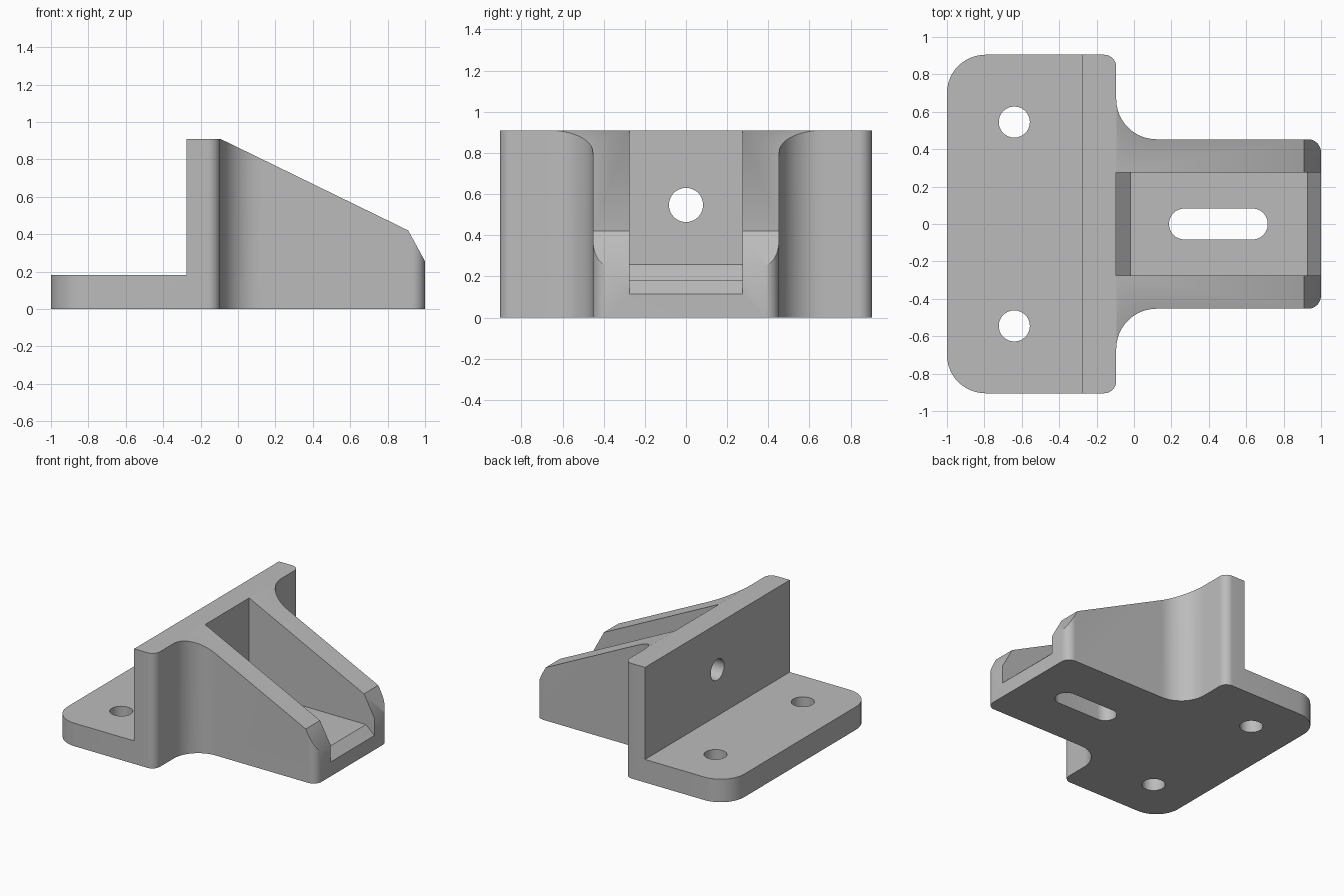
import bpy, bmesh, math
from mathutils import Vector

if "Cube" in bpy.data.objects:
    bpy.data.objects.remove(bpy.data.objects["Cube"])

grey = bpy.data.materials.new("mid grey")
grey.diffuse_color = (0.5, 0.5, 0.5, 1)
grey.use_nodes = True
grey.node_tree.nodes["Principled BSDF"].inputs["Base Color"].default_value = grey.diffuse_color


def rounded(corners, steps=12):
    """Turn (x, y, radius) corners into a 2D outline with true arc fillets."""
    out = []
    n = len(corners)
    for i, (x, y, r) in enumerate(corners):
        p = Vector((x, y))
        if r == 0:
            out.append(p)
            continue
        a = (Vector(corners[i - 1][:2]) - p).normalized()
        b = (Vector(corners[(i + 1) % n][:2]) - p).normalized()
        centre = p + (a + b) * r          # all rounded corners are square
        for k in range(steps + 1):
            t = k / steps * math.pi / 2
            out.append(centre - b * r * math.cos(t) - a * r * math.sin(t))
    return out


def prism(name, outline, low, high, axis):
    """Extrude a 2D outline along an axis."""
    place = {'Z': lambda u, v, w: (u, v, w),
             'Y': lambda u, v, w: (u, w, v),
             'X': lambda u, v, w: (w, u, v)}[axis]
    bm = bmesh.new()
    bottom = bm.faces.new([bm.verts.new(place(u, v, low)) for u, v in outline])
    top = bmesh.ops.extrude_face_region(bm, geom=[bottom])["geom"]
    shift = Vector(place(0, 0, high - low))
    bmesh.ops.translate(bm, vec=shift,
                        verts=[g for g in top if isinstance(g, bmesh.types.BMVert)])
    bmesh.ops.recalc_face_normals(bm, faces=bm.faces)
    mesh = bpy.data.meshes.new(name)
    bm.to_mesh(mesh)
    bm.free()
    mesh.materials.append(grey)
    ob = bpy.data.objects.new(name, mesh)
    bpy.context.collection.objects.link(ob)
    return ob


def combine(target, tool, operation):
    """Apply a boolean and discard the tool."""
    tool.hide_render = True
    mod = target.modifiers.new(tool.name, 'BOOLEAN')
    mod.operation, mod.object, mod.solver = operation, tool, 'EXACT'
    bpy.context.view_layer.objects.active = target
    bpy.ops.object.modifier_apply(modifier=mod.name)
    bpy.data.objects.remove(tool)


def circle(cx, cy, r, n=48):
    return [(cx + r * math.cos(2 * math.pi * k / n),
             cy + r * math.sin(2 * math.pi * k / n)) for k in range(n)]


# T-shaped plan with rounded corners
half = [(-1, -0.905, 0.205), (-0.095, -0.905, 0.065),
        (-0.095, -0.453, 0.215), (1, -0.453, 0.07)]
plan = half + [(x, -y, r) for x, y, r in reversed(half)]
bracket = prism("bracket", rounded(plan), 0, 0.91, 'Z')

# Side silhouette: base flange, upright wall, sloping ribs
side = [(-1.1, -0.1), (1.1, -0.1), (1.1, 0.072), (0.91, 0.42), (-0.095, 0.91),
        (-0.095, 1.0), (-0.275, 1.0), (-0.275, 0.182), (-1.1, 0.182)]
combine(bracket, prism("side_silhouette", side, -1.1, 1.1, 'Y'), 'INTERSECT')

# Channel between the ribs, with bevelled floor ends
channel = [(-0.095, 1.1), (-0.095, 0.257), (-0.02, 0.182), (0.927, 0.182),
           (1.1, 0.021), (1.1, 1.1)]
combine(bracket, prism("channel", channel, -0.275, 0.275, 'Y'), 'DIFFERENCE')

# Two flange holes, one wall hole, one slot
for y in (-0.545, 0.545):
    combine(bracket, prism("flange_hole", circle(-0.64, y, 0.083), -0.1, 0.4, 'Z'), 'DIFFERENCE')
combine(bracket, prism("wall_hole", circle(0, 0.547, 0.083), -0.5, 0.1, 'X'), 'DIFFERENCE')
r = 0.083
slot = rounded([(0.187, -r, r), (0.715, -r, r), (0.715, r, r), (0.187, r, r)])
slot = [p for i, p in enumerate(slot) if (p - slot[i - 1]).length > 1e-4]
combine(bracket, prism("slot", slot, -0.1, 0.4, 'Z'), 'DIFFERENCE')

bpy.ops.object.select_all(action='DESELECT')
bracket.select_set(True)
bpy.context.view_layer.objects.active = bracket
bpy.ops.object.shade_smooth_by_angle()
